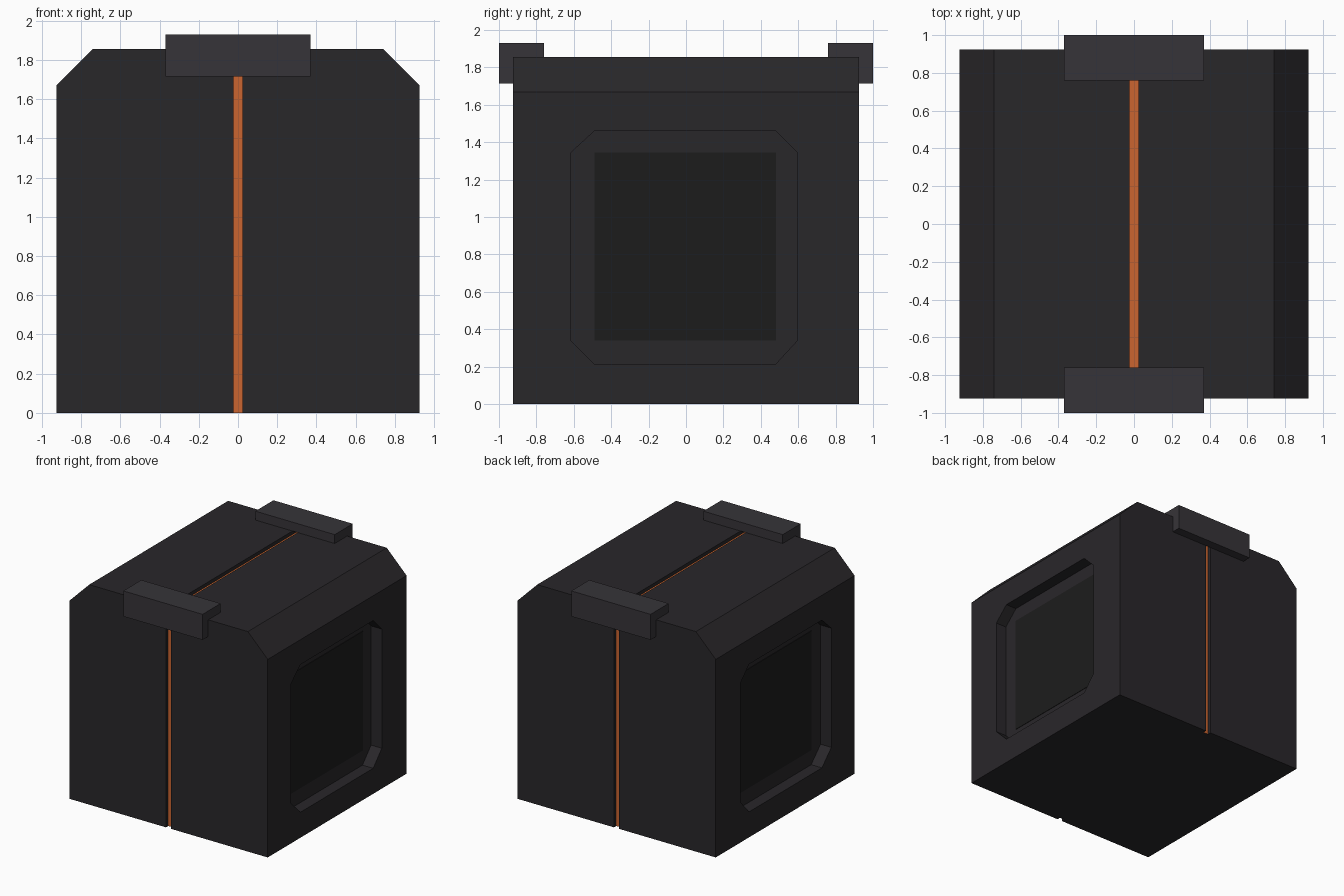
import bpy, bmesh

if "Cube" in bpy.data.objects:
    bpy.data.objects.remove(bpy.data.objects["Cube"])


def material(name, rgb):
    m = bpy.data.materials.new(name)
    m.diffuse_color = (*rgb, 1)
    m.use_nodes = True
    m.node_tree.nodes["Principled BSDF"].inputs["Base Color"].default_value = m.diffuse_color
    return m


SHELL = material("dark_shell", (0.022, 0.020, 0.023))
CLAMP = material("clamp_grey", (0.037, 0.034, 0.040))
PANEL = material("panel_black", (0.012, 0.012, 0.012))
GLOW = material("orange", (0.60, 0.13, 0.03))


def prism(name, profile, a, b, axis, mat=None):
    """Extrude a profile from a to b; axis 'X' takes (y, z), 'Y' takes (x, z)."""
    def at(p, d):
        return (d, p[0], p[1]) if axis == 'X' else (p[0], d, p[1])
    bm = bmesh.new()
    lo = [bm.verts.new(at(p, a)) for p in profile]
    hi = [bm.verts.new(at(p, b)) for p in profile]
    bm.faces.new(lo)
    bm.faces.new(hi)
    n = len(profile)
    for i in range(n):
        j = (i + 1) % n
        bm.faces.new((lo[i], lo[j], hi[j], hi[i]))
    bmesh.ops.recalc_face_normals(bm, faces=bm.faces)
    me = bpy.data.meshes.new(name)
    bm.to_mesh(me)
    bm.free()
    ob = bpy.data.objects.new(name, me)
    bpy.context.collection.objects.link(ob)
    if mat:
        me.materials.append(mat)
    return ob


# Box body with bevelled upper side edges
W, H, C = 0.925, 1.855, 0.185
body = prism("body", [(-W, 0), (W, 0), (W, H - C), (W - C, H), (C - W, H), (-W, H - C)],
             -W, W, 'Y', SHELL)

# Groove running up the front, over the top and down the back
G = 0.03
cutters = [prism("groove_cutter",
                 [(-1.1, -.1), (-1.1, 2.1), (1.1, 2.1), (1.1, -.1),
                  (W - G, -.1), (W - G, H - G), (G - W, H - G), (G - W, -.1)],
                 -0.024, 0.024, 'X')]

# Octagonal side recesses, each with a dark panel on its floor
recess = [(-.49, .215), (.48, .215), (.595, .34), (.595, 1.345),
          (.48, 1.46), (-.49, 1.46), (-.615, 1.345), (-.615, .34)]
square = [(-.49, .34), (.48, .34), (.48, 1.345), (-.49, 1.345)]
FLOOR = W - 0.1
for s, side in ((1, "right"), (-1, "left")):
    cutters.append(prism(side + "_recess_cutter", recess, s * FLOOR, s * 1.1, 'X'))
    prism(side + "_panel", square, s * FLOOR, s * (FLOOR + 0.004), 'X', PANEL)

for c in cutters:
    c.hide_render = True
    mod = body.modifiers.new(c.name, 'BOOLEAN')
    mod.operation, mod.solver, mod.object = 'DIFFERENCE', 'EXACT', c

# Apply the cuts, then colour the groove floor orange
deps = bpy.context.evaluated_depsgraph_get()
mesh = bpy.data.meshes.new_from_object(body.evaluated_get(deps))
body.modifiers.clear()
body.data = mesh
mesh.materials.clear()
mesh.materials.append(SHELL)
mesh.materials.append(GLOW)
for f in mesh.polygons:
    xs = [abs(mesh.vertices[i].co.x) for i in f.vertices]
    on_floor = max(xs) < 0.03 and abs(f.normal.x) < 0.5 and f.center.z > 0.1
    f.material_index = 1 if on_floor else 0
for c in cutters:
    bpy.data.objects.remove(c)

# L-shaped clamps over the front and back top edges
bracket = [(1.0, 1.715), (1.0, 1.93), (.76, 1.93), (.76, H), (W, H), (W, 1.715)]
for s, side in ((-1, "front"), (1, "back")):
    prism(side + "_clamp", [(s * y, z) for y, z in bracket], -0.37, 0.37, 'X', CLAMP)
